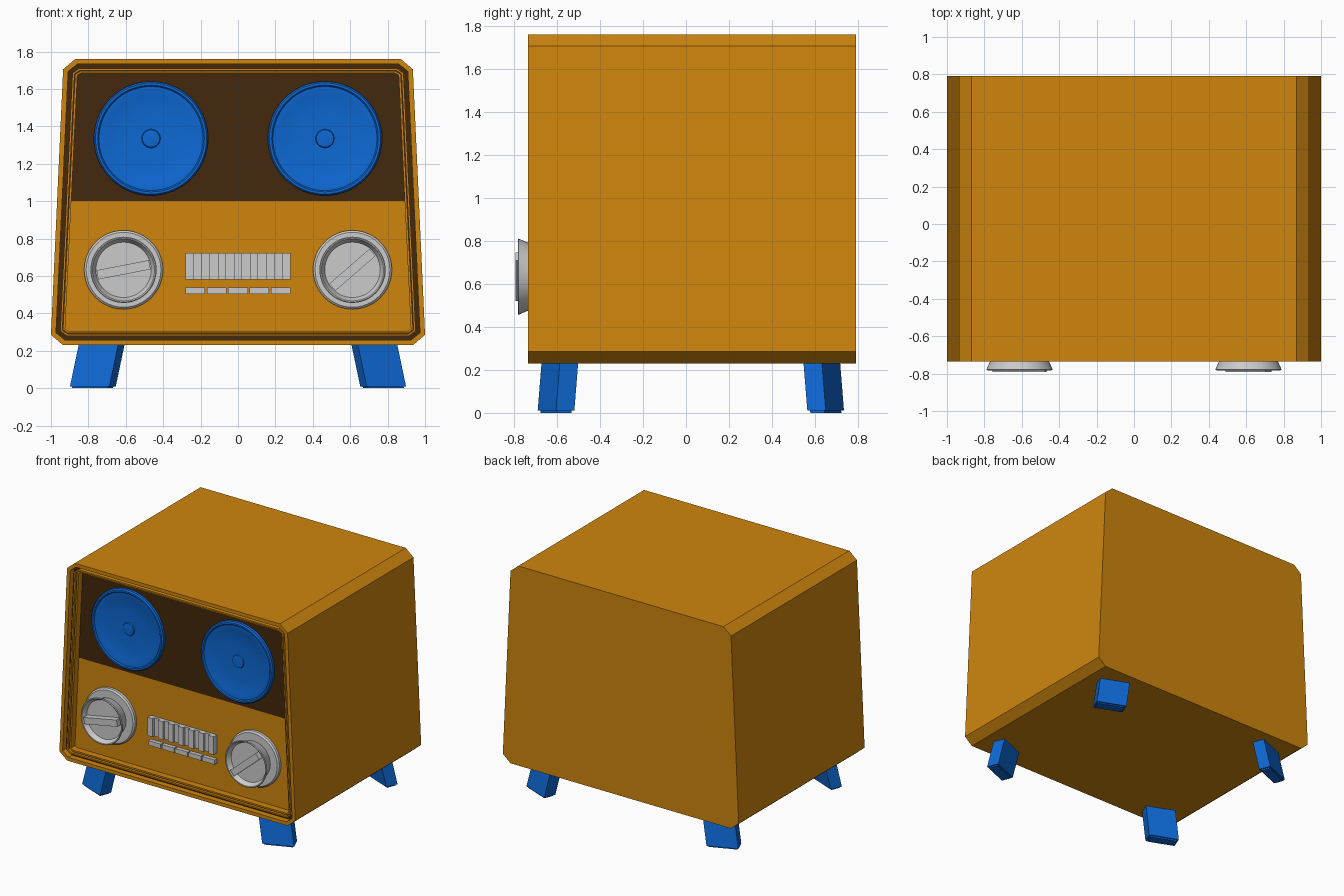
import bpy, bmesh, math
from mathutils import Matrix, Vector

cube = bpy.data.objects.get("Cube")
if cube:
    bpy.data.objects.remove(cube, do_unlink=True)


def material(name, color):
    m = bpy.data.materials.new(name)
    m.use_nodes = True
    m.diffuse_color = (*color, 1)
    m.node_tree.nodes["Principled BSDF"].inputs["Base Color"].default_value = (*color, 1)
    return m


ORANGE = material("orange", (0.62, 0.235, 0.004))
BROWN = material("dark brown", (0.056, 0.021, 0.004))
BLUE = material("blue", (0.004, 0.14, 0.66))
SILVER = material("silver", (0.6, 0.6, 0.6))


def finish(bm, name, mats, smooth=False):
    bmesh.ops.recalc_face_normals(bm, faces=bm.faces)
    me = bpy.data.meshes.new(name)
    bm.to_mesh(me)
    bm.free()
    for m in mats:
        me.materials.append(m)
    if smooth:
        me.shade_smooth()
        me.set_sharp_from_angle(angle=math.radians(30))
    ob = bpy.data.objects.new(name, me)
    bpy.context.scene.collection.objects.link(ob)
    return ob


def bridge(bm, a, b, mat=0):
    n = len(a)
    for i in range(n):
        j = (i + 1) % n
        bm.faces.new((a[i], a[j], b[j], b[i])).material_index = mat


def lathe(name, profile, center, mat, segments=48):
    """Turn (radius, y) points around an axis along y."""
    bm = bmesh.new()
    rings = []
    for r, y in profile:
        rings.append([bm.verts.new((center[0] + r * math.cos(t), y, center[1] + r * math.sin(t)))
                      for t in (2 * math.pi * i / segments for i in range(segments))])
    for a, b in zip(rings, rings[1:]):
        bridge(bm, a, b)
    bm.faces.new(rings[0])
    bm.faces.new(rings[-1])
    return finish(bm, name, [mat], True)


def box(name, center, size, mat, angle=0.0):
    bm = bmesh.new()
    bmesh.ops.create_cube(bm, size=1, matrix=Matrix.Translation(center)
                          @ Matrix.Rotation(angle, 4, "Y") @ Matrix.Diagonal((*size, 1)))
    return finish(bm, name, [mat])


# Cabinet: chamfered, tapering outline with a grooved frame and sunken front panel
FRONT, BACK, PANEL = -0.735, 0.79, -0.655


def outline(bm, d, y):
    half = [(0.935 - 0.41 * d, 0.23 + d), (1 - d, 0.285 + 0.41 * d),
            (0.935 - d, 1.705 - 0.41 * d), (0.87 - 0.41 * d, 1.76 - d)]
    pts = half + [(-x, z) for x, z in reversed(half)]
    return [bm.verts.new((x, y, z)) for x, z in pts]


bm = bmesh.new()
loop = outline(bm, 0, BACK)
bm.faces.new(loop)
steps = [(0, FRONT, 0), (0.027, FRONT, 0), (0.027, -0.69, 0), (0.05, -0.69, 1),
         (0.05, -0.72, 0), (0.061, -0.72, 0), (0.061, -0.7, 0), (0.067, -0.7, 1),
         (0.067, -0.705, 0), (0.076, -0.705, 0), (0.076, PANEL, 0)]
for inset, y, mat in steps:
    ring = outline(bm, inset, y)
    bridge(bm, loop, ring, mat)
    loop = ring
panel = bm.faces.new(loop)
bmesh.ops.bisect_plane(bm, geom=[panel] + list(panel.edges) + list(panel.verts),
                       plane_co=(0, 0, 1), plane_no=(0, 0, 1))
for f in bm.faces:
    if all(abs(v.co.y - PANEL) < 1e-4 for v in f.verts) and f.calc_center_median().z > 1:
        f.material_index = 1
finish(bm, "cabinet", [ORANGE, BROWN])

# Speakers and dials, one per side
for side, s, turn in (("right", -1, 11), ("left", 1, 41)):
    lathe(side + "_speaker",
          [(0.305, PANEL + 0.01), (0.305, -0.675), (0.297, -0.685), (0.285, -0.685),
           (0.278, -0.677), (0.262, -0.677), (0.235, -0.669), (0.14, -0.662),
           (0.05, -0.66), (0.046, -0.668), (0.025, -0.671)], (0.465 * s, 1.335), BLUE, 64)
    c = (0.612 * s, 0.633)
    lathe(side + "_dial_base", [(0.211, PANEL + 0.01), (0.211, -0.675), (0.2, -0.685)], c, SILVER)
    lathe(side + "_dial", [(0.14, -0.68), (0.158, -0.735), (0.177, -0.778), (0.172, -0.782),
                           (0.166, -0.78), (0.148, -0.745)], c, SILVER)
    box(side + "_dial_grip", (c[0], -0.767, c[1]), (0.285, 0.05, 0.05), SILVER,
        -math.radians(turn))

# Tuning scale: alternating raised and low bars
N = 13
w = 0.56 / N
for i in range(N):
    depth = 0.04 if i % 2 == 0 else 0.02
    box(f"scale_bar_{i + 1}", (-0.28 + w * (i + 0.5), PANEL - depth / 2, 0.652),
        (w, depth, 0.14), SILVER)

# Push buttons
for i in range(5):
    box(f"button_{i + 1}", (0.114 * (i - 2), PANEL - 0.015, 0.522), (0.105, 0.03, 0.035), SILVER)

# Splayed, turned legs mirrored to the four corners
turn = math.radians(22)
for yname, sy in (("front", 1), ("back", -1)):
    for xname, sx in (("left", 1), ("right", -1)):
        bm = bmesh.new()
        bmesh.ops.create_cube(bm, size=1, matrix=Matrix.Rotation(turn, 4, "Z")
                              @ Matrix.Diagonal((0.227, 0.092, 0.25, 1)))
        bmesh.ops.bevel(bm, geom=[e for e in bm.edges if all(v.co.z < 0 for v in e.verts)],
                        offset=0.01, segments=2, affect="EDGES")
        for v in bm.verts:
            z = v.co.z + 0.125
            v.co = Vector((sx * (v.co.x + 0.778 - 0.21 * z),
                           sy * (v.co.y - 0.605 + 0.08 * z) + (0.045 if sy < 0 else 0), z))
        finish(bm, f"{yname}_{xname}_leg", [BLUE])
